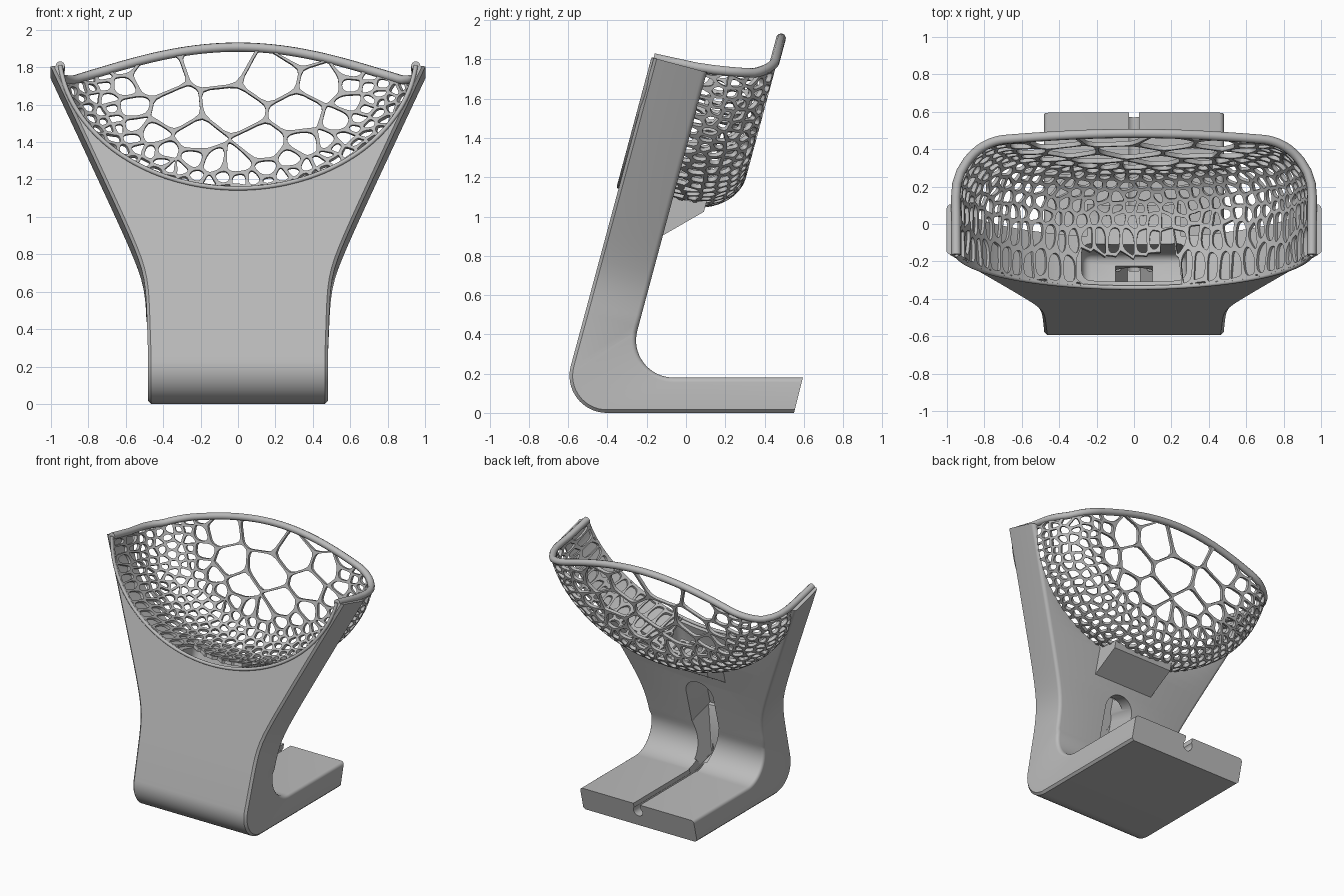
import bpy, bmesh, math, random
from mathutils import Vector, Matrix
from mathutils.geometry import delaunay_2d_cdt

random.seed(4)
if "Cube" in bpy.data.objects:
    bpy.data.objects.remove(bpy.data.objects["Cube"])

grey = bpy.data.materials.new("plain grey")
grey.use_nodes = True
grey.diffuse_color = (0.5, 0.5, 0.5, 1)
grey.node_tree.nodes["Principled BSDF"].inputs["Base Color"].default_value = (0.5, 0.5, 0.5, 1)

# Leaning frame: u runs up the upright, d runs through it from front to back
UP, BACK, ORIGIN = Vector((0, 0.26, 0.966)), Vector((0, 0.966, -0.26)), Vector((0, -0.336, 1.17))
LEAN = Matrix.Translation(ORIGIN) @ Matrix((Vector((1, 0, 0)), BACK, UP)).transposed().to_4x4()
THICK, DEPTH, CORNER, STRETCH = 0.28, 0.6, 0.28, 1.65
HALF_W, HALF_H, MID_U, TIP_U = 0.957, 0.768, 0.75, 0.66
WALL = 1 - CORNER
ARC_END = WALL + CORNER * math.pi / 2
EDGE = ARC_END + (DEPTH - CORNER) / STRETCH


def lean(x, d, u):
    return ORIGIN + Vector((x, 0, 0)) + BACK * d + UP * u


def finish(bm, name):
    bmesh.ops.recalc_face_normals(bm, faces=bm.faces)
    mesh = bpy.data.meshes.new(name)
    bm.to_mesh(mesh)
    bm.free()
    mesh.materials.append(grey)
    ob = bpy.data.objects.new(name, mesh)
    bpy.context.collection.objects.link(ob)
    return ob


def activate(ob):
    bpy.ops.object.select_all(action='DESELECT')
    ob.select_set(True)
    bpy.context.view_layer.objects.active = ob


def smooth(ob, degrees=35):
    activate(ob)
    bpy.ops.object.shade_smooth_by_angle(angle=math.radians(degrees))


def modify(ob, kind, **settings):
    mod = ob.modifiers.new(kind.title(), kind)
    for key, value in settings.items():
        setattr(mod, key, value)
    activate(ob)
    bpy.ops.object.modifier_apply(modifier=mod.name)


def box(name, low, high, frame=Matrix()):
    low, high = Vector(low), Vector(high)
    bm = bmesh.new()
    bmesh.ops.create_cube(bm, size=1, matrix=frame @ Matrix.Translation((low + high) / 2)
                          @ Matrix.Diagonal(high - low).to_4x4())
    return finish(bm, name)


def cone(name, matrix, bottom, top, length, sides=32):
    bm = bmesh.new()
    bmesh.ops.create_cone(bm, cap_ends=True, segments=sides, radius1=bottom, radius2=top, depth=length, matrix=matrix)
    return finish(bm, name)


def disc(angle, r):
    return Vector((math.cos(angle), math.sin(angle))) * r


def bowl(q, grow=1.0):
    """Flat disc point to bowl surface: back wall, rounded corner, then straight side."""
    r = q.length
    if r < WALL:
        rho, d = r, DEPTH
    elif r < ARC_END:
        a = (r - WALL) / CORNER
        rho, d = WALL + CORNER * math.sin(a), DEPTH - CORNER * (1 - math.cos(a))
    else:
        rho, d = 1, DEPTH - CORNER - (r - ARC_END) * STRETCH
    k = rho * grow / r if r else 0
    return q.x * k * HALF_W, d, MID_U + q.y * k * HALF_H


def inside(q):
    x, d, u = bowl(q)
    crest = math.cos(math.pi / 2 * min(1, abs(x) / 0.88))
    return u <= TIP_U + 0.265 * crest + 0.08 * (1 - crest) * (d / DEPTH) ** 2 and q.length <= EDGE


def crossing(a, b):
    """Last point inside the bowl's border, going from a to b."""
    for _ in range(30):
        m = (a + b) / 2
        a, b = (m, b) if inside(m) else (a, m)
    return a


# Stand: pairs of outer and inner points swept round the bend and up
def bend(corner_y, corner_z, angle, r=0.19):
    t = r / math.tan(math.radians(37.5))
    return corner_y + t + r * math.cos(angle), corner_z + r + r * math.sin(angle)


stations = [((0.55, 0), (0.595, 0.18), 0.48)]
for i in range(17):
    a = math.radians(-90 - 105 * i / 16)
    stations.append((bend(-0.651, 0, a), bend(-0.312, 0.18, a), 0.48))
for i in range(25):
    u = -0.68 + (TIP_U + 0.68) * i / 24
    a = 0.22 + 0.455 * u
    w = 0.48 + (a + math.hypot(a, 0.06)) / 2
    stations.append((lean(0, 0, u).yz, lean(0, THICK, u).yz, w))
bm = bmesh.new()
rings = [[bm.verts.new((x, *p)) for p, x in ((o, -w), (o, w), (n, w), (n, -w))] for o, n, w in stations]
for a, b in zip(rings, rings[1:]):
    for i in range(4):
        j = (i + 1) % 4
        bm.faces.new((a[i], a[j], b[j], b[i]))
bm.faces.new(rings[0])
bm.faces.new(rings[-1])
bmesh.ops.recalc_face_normals(bm, faces=bm.faces)
front_edges, back_edges = ([bm.edges.get((a[i], b[i])) for a, b in zip(rings, rings[1:]) for i in pair]
                           for pair in ((0, 1), (2, 3)))
bmesh.ops.bevel(bm, geom=front_edges, offset=0.016, segments=1, affect='EDGES')
bmesh.ops.bevel(bm, geom=back_edges, offset=0.024, segments=4, profile=0.5, affect='EDGES')
stand = finish(bm, "stand")

# Wedge bracket under the basket
bm = bmesh.new()
wedge_side = [(0.25, -0.2), (0.28, -0.2), (0.45, -0.03), (0.45, 0.06), (0.25, 0.06)]
face = bm.faces.new([bm.verts.new(lean(-0.25, d, u)) for d, u in wedge_side])
grown = bmesh.ops.extrude_face_region(bm, geom=[face])["geom"]
bmesh.ops.translate(bm, vec=(0.5, 0, 0), verts=[v for v in grown if isinstance(v, bmesh.types.BMVert)])
bracket = finish(bm, "basket_bracket")

# Cutters: bowl hollow, device pocket, cable passage, slot, funnel and groove
bm = bmesh.new()
radii = [WALL * 0.5] + [WALL + (ARC_END - WALL) * i / 12 for i in range(13)] + [EDGE + 0.1]
loops = [[bm.verts.new(lean(*bowl(disc(math.tau * k / 96, r), 1.008))) for k in range(96)] for r in radii]
for a, b in zip(loops, loops[1:]):
    for i in range(96):
        j = (i + 1) % 96
        bm.faces.new((a[i], a[j], b[j], b[i]))
bm.faces.new(loops[0])
bm.faces.new(loops[-1])
hollow = finish(bm, "bowl_cutter")
pocket = box("pocket_cutter", (-0.28, 0.035, -0.24), (0.28, 0.24, 0.2), LEAN)
modify(pocket, 'BEVEL', width=0.05, segments=4)
across = Matrix.Rotation(math.pi / 2, 4, 'X')
funnel_frame = (LEAN @ Matrix.Translation((0, 0.3, -0.79)) @ Matrix.Diagonal((1, 2, 1, 1))
                @ Matrix.Rotation(math.pi / 4, 4, 'Z'))
cutters = [hollow, pocket,
           box("passage_cutter", (-0.1, 0.05, -0.38), (0.1, 0.18, -0.1), LEAN),
           cone("slot_top_cutter", LEAN @ Matrix.Translation((0, 0.25, -0.39)) @ across, 0.116, 0.116, 0.4),
           box("slot_cutter", (-0.115, 0.052, -0.65), (0.115, 0.43, -0.39), LEAN),
           cone("funnel_cutter", funnel_frame, 0.05, 0.162, 0.3, 4),
           box("bend_groove_cutter", (-0.035, 0.2, -0.95), (0.035, 0.5, -0.6), LEAN),
           box("base_groove_cutter", (-0.028, -0.25, 0.13), (0.028, 0.7, 0.4)),
           cone("cable_cutter", Matrix.Translation((0, 0.22, 0.12)) @ across, 0.038, 0.038, 0.96)]
modify(bracket, 'BOOLEAN', object=hollow, operation='DIFFERENCE', solver='EXACT')
for cutter in cutters:
    cutter.hide_render = True
    modify(stand, 'BOOLEAN', object=cutter, operation='DIFFERENCE', solver='EXACT')
for cutter in cutters:
    bpy.data.objects.remove(cutter)
smooth(stand)

# Basket net: cell seeds on jittered rings, coarse on the back wall and fine round the corner
seeds = []
ring_plan = [(0.19, 0.36), (0.48, 0.3), (0.66, 0.14)]
ring_plan += [(0.75 + 0.072 * i, 0.08) for i in range(6)]
ring_plan += [(1.19, 0.09), (1.3, 0.11), (1.42, 0.11), (1.54, 0.11)]
for r, gap in ring_plan:
    count = round(math.tau * r / gap)
    start = random.random()
    for k in range(count):
        t = math.tau * (k + start + random.uniform(-0.27, 0.27)) / count
        seeds.append(disc(t, r + random.uniform(-0.25, 0.25) * min(gap, 0.2)))
points, _, tris, *_ = delaunay_2d_cdt(seeds, [], [], 0, 1e-6)
cells = [[] for _ in points]
for tri in tris:
    a, b, c = (points[i] for i in tri)
    b, c = b - a, c - a
    s = 2 * b.cross(c)
    centre = a + Vector((c.y * b.dot(b) - b.y * c.dot(c), b.x * c.dot(c) - c.x * b.dot(b))) / s
    for i in tri:
        cells[i].append(centre)

bm = bmesh.new()
for seed, corners in zip(points, cells):
    x, d, u = bowl(seed)
    over_pocket = abs(x) < 0.27 and d < 0.25 and u < 0.2
    if seed.length > EDGE + 0.1 or len(corners) < 3 or over_pocket:
        continue
    corners.sort(key=lambda p: math.atan2(p.y - seed.y, p.x - seed.x))
    clipped = []
    for a, b in zip(corners, corners[1:] + corners[:1]):
        if inside(a):
            clipped.append(a)
        if inside(a) != inside(b):
            clipped.append(crossing(a, b) if inside(a) else crossing(b, a))
    if len(clipped) < 3:
        continue
    outer = [a.lerp(b, k / 4) for a, b in zip(clipped, clipped[1:] + clipped[:1]) for k in range(4)]
    inner, n = outer, len(outer)
    for _ in range(1 if seed.length < 0.6 else 4):
        inner = [(inner[i - 1] + inner[i] * 2 + inner[(i + 1) % n]) / 4 for i in range(n)]
    middle = sum(inner, Vector((0, 0))) / n
    inner = [p + (middle - p).normalized() * min(0.0095, (middle - p).length * 0.6) for p in inner]
    vo, vi = ([bm.verts.new(lean(*bowl(p))) for p in ring] for ring in (outer, inner))
    for i in range(n):
        j = (i + 1) % n
        bm.faces.new((vo[i], vo[j], vi[j], vi[i]))
bmesh.ops.remove_doubles(bm, verts=bm.verts, dist=0.0003)
net = finish(bm, "basket_net")
modify(net, 'SOLIDIFY', thickness=0.024, offset=0)
smooth(net, 50)


# Rims: thick rounded edge over the top, thin edge along the front
def tube(name, path, radius):
    curve = bpy.data.curves.new(name, 'CURVE')
    curve.dimensions = '3D'
    curve.bevel_depth, curve.bevel_resolution, curve.use_fill_caps = radius, 3, True
    line = curve.splines.new('POLY')
    line.points.add(len(path) - 1)
    for point, co in zip(line.points, path):
        point.co = (*co, 1)
    curve.materials.append(grey)
    ob = bpy.data.objects.new(name, curve)
    bpy.context.collection.objects.link(ob)
    activate(ob)
    bpy.ops.object.convert(target='MESH')
    smooth(bpy.context.object, 50)


tip = math.asin((MID_U - TIP_U) / HALF_H)
top_path, front_path = [], []
for i in range(241):
    t = -tip + (math.pi + 2 * tip) * i / 240
    top_path.append(lean(*bowl(crossing(Vector((0, 0)), disc(t, EDGE)))))
    t = -tip - (math.pi - 2 * tip) * i / 240
    front_path.append(lean(*bowl(disc(t, EDGE))))
tube("top_rim", top_path, 0.025)
tube("front_rim", front_path, 0.012)
